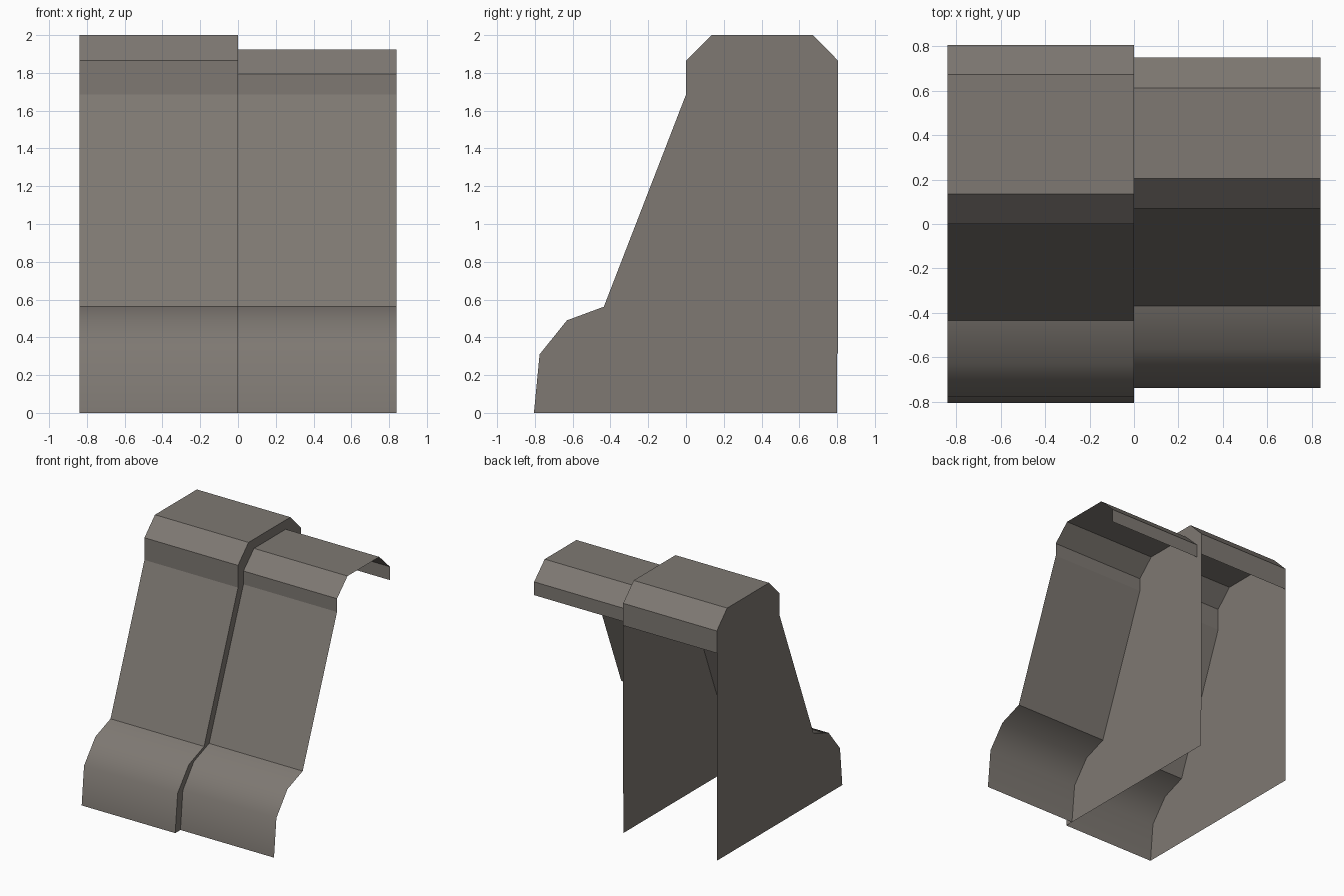
import bpy

if "Cube" in bpy.data.objects:
    bpy.data.objects.remove(bpy.data.objects["Cube"])

mat = bpy.data.materials.new("warm grey stone")
mat.diffuse_color = (0.21, 0.19, 0.17, 1)
mat.use_nodes = True
mat.node_tree.nodes["Principled BSDF"].inputs["Base Color"].default_value = mat.diffuse_color

# Outlines (y, z) running from front foot, over the top, to the rear lip
outer = [(-0.805, 0), (-0.775, 0.31), (-0.63, 0.49), (-0.435, 0.562),
         (0, 1.685), (0, 1.865), (0.135, 2), (0.672, 2),
         (0.805, 1.865), (0.805, 1.685)]
inner = [(-0.738, 0), (-0.707, 0.31), (-0.565, 0.49), (-0.37, 0.562),
         (0.07, 1.685), (0.07, 1.793), (0.205, 1.925), (0.612, 1.925),
         (0.748, 1.793), (0.748, 1.685)]


def make(name, verts, faces, smooth=0):
    me = bpy.data.meshes.new(name)
    me.from_pydata(verts, [], faces)
    me.materials.append(mat)
    for p in me.polygons:
        p.use_smooth = p.index < smooth
    ob = bpy.data.objects.new(name, me)
    bpy.context.collection.objects.link(ob)
    return ob


def shell(name, prof, x0, x1):
    # Open sheet swept along x; the rounded foot (first three faces) is smooth
    verts = [(x, y, z) for y, z in prof for x in (x0, x1)]
    faces = [(2 * i, 2 * i + 1, 2 * i + 3, 2 * i + 2)
             for i in range(len(prof) - 1)]
    return make(name, verts, faces, smooth=3)


def panel(name, x, flip):
    # Full-height end wall following the outer outline
    pts = outer[:-1] + [(0.805, 0.32), (0.8, 0.31), (0.8, 0)]
    order = list(range(len(pts)))
    # pts run clockwise seen from +x
    return make(name, [(x, y, z) for y, z in pts],
                [order if flip else order[::-1]])


# Raised pillar section and recessed wall section
shell("pillar_cover", outer, -0.84, 0)
shell("wall_cover", inner, 0, 0.84)

# End walls of the pillar section
panel("left_end_wall", -0.84, True)
panel("middle_end_wall", 0, False)
